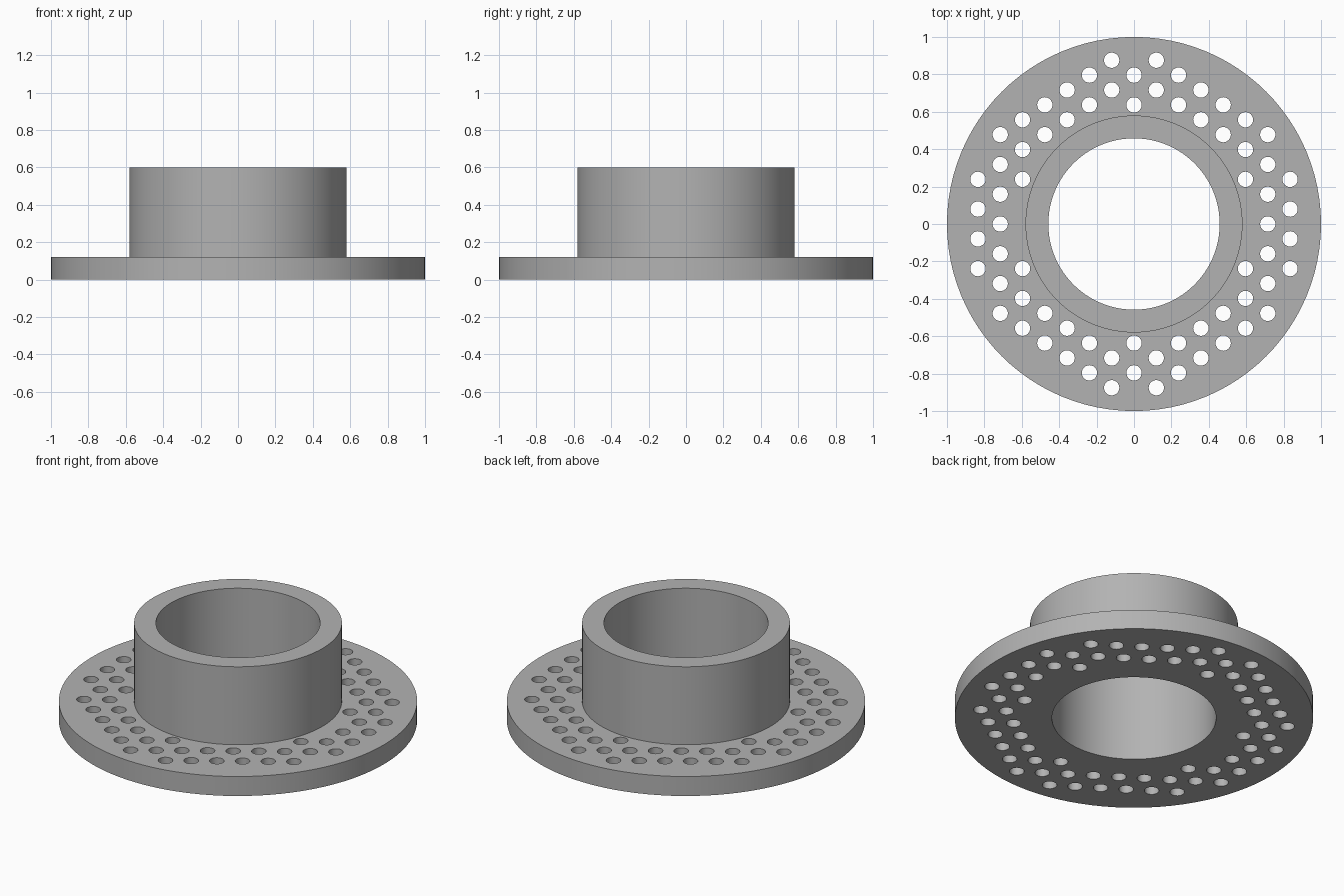
import bpy, bmesh, math
from mathutils import Matrix

if "Cube" in bpy.data.objects:
    bpy.data.objects.remove(bpy.data.objects["Cube"])

PLATE_R, PLATE_H = 1.0, 0.12
HUB_R, BORE_R, TOP = 0.58, 0.458, 0.6
HOLE_R, STEP_X, STEP_Y = 0.041, 0.1192, 0.0796

grey = bpy.data.materials.new("grey_metal")
grey.diffuse_color = (0.45, 0.45, 0.45, 1)
grey.use_nodes = True
grey.node_tree.nodes["Principled BSDF"].inputs["Base Color"].default_value = grey.diffuse_color


def make_object(name, bm):
    mesh = bpy.data.meshes.new(name)
    bmesh.ops.recalc_face_normals(bm, faces=bm.faces)
    bm.to_mesh(mesh)
    bm.free()
    obj = bpy.data.objects.new(name, mesh)
    bpy.context.collection.objects.link(obj)
    mesh.materials.append(grey)
    return obj


# Flange and hub: closed profile turned around the z axis
profile = [(BORE_R, 0), (PLATE_R, 0), (PLATE_R, PLATE_H),
           (HUB_R, PLATE_H), (HUB_R, TOP), (BORE_R, TOP)]
bm = bmesh.new()
verts = [bm.verts.new((r, 0, z)) for r, z in profile]
edges = [bm.edges.new((verts[i], verts[(i + 1) % len(verts)])) for i in range(len(verts))]
bmesh.ops.spin(bm, geom=verts + edges, cent=(0, 0, 0), axis=(0, 0, 1),
               angle=math.tau, steps=96, use_merge=True)
bmesh.ops.remove_doubles(bm, verts=bm.verts, dist=1e-5)
flange = make_object("flanged_hub", bm)

# Hole cutters: staggered grid, kept only inside a ring of the flange
bm = bmesh.new()
for i in range(-8, 9):
    for j in range(-12, 13):
        x, y = i * STEP_X, j * STEP_Y
        if (i + j) % 2 == 0 and 0.62 < math.hypot(x, y) < 0.9:
            bmesh.ops.create_cone(bm, cap_ends=True, segments=24, radius1=HOLE_R,
                                  radius2=HOLE_R, depth=PLATE_H * 2,
                                  matrix=Matrix.Translation((x, y, PLATE_H / 2)))
cutter = make_object("hole_cutter", bm)

# Drill the holes through the flange
cut = flange.modifiers.new("holes", 'BOOLEAN')
cut.operation, cut.solver, cut.object = 'DIFFERENCE', 'EXACT', cutter
bpy.context.view_layer.objects.active = flange
flange.select_set(True)
bpy.ops.object.modifier_apply(modifier=cut.name)
bpy.data.objects.remove(cutter)

# Smooth round walls with sharp rims
bpy.ops.object.shade_smooth_by_angle(angle=math.radians(30))
